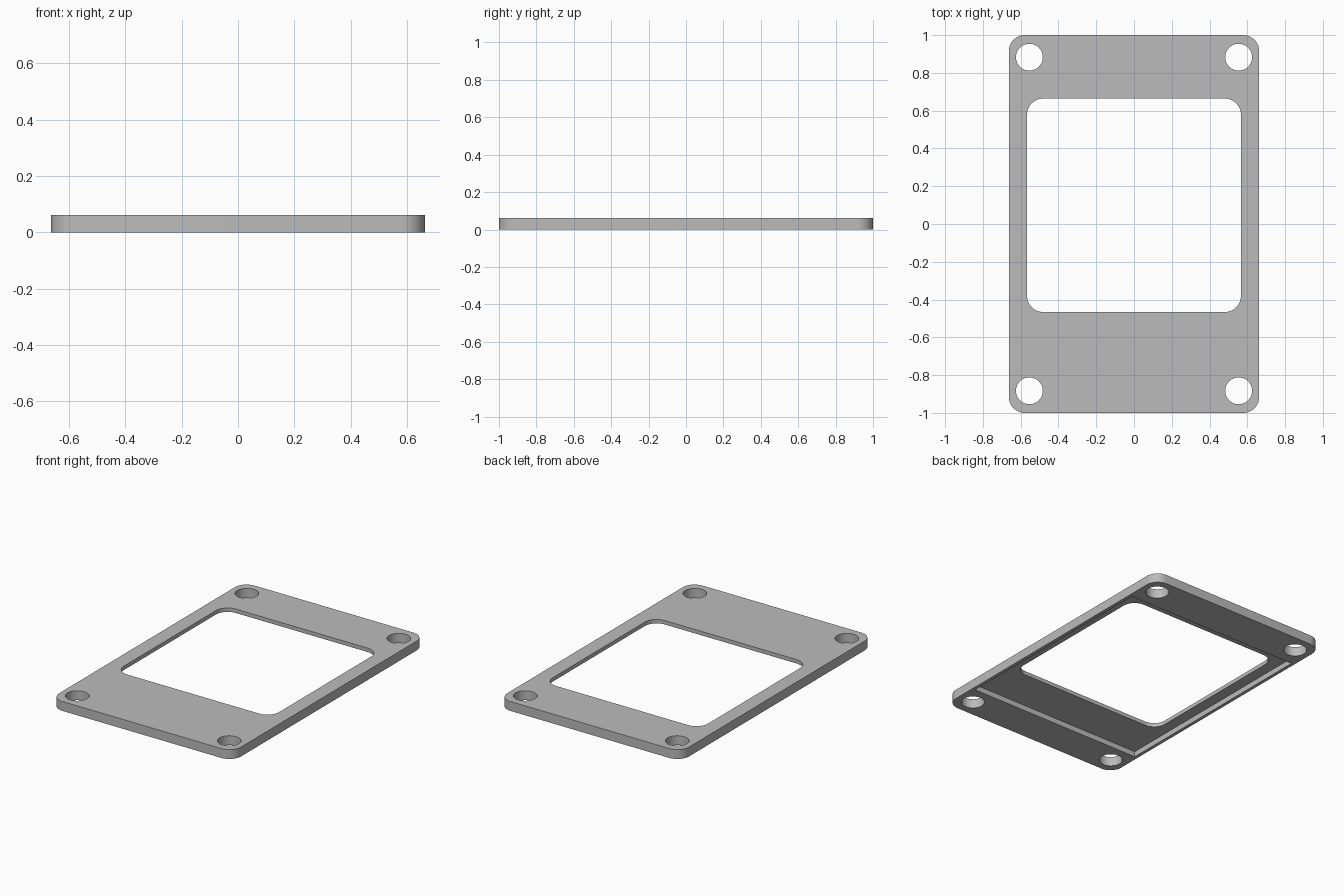
import bpy, bmesh
from math import radians, cos, sin

cube = bpy.data.objects.get("Cube")
if cube:
    bpy.data.objects.remove(cube, do_unlink=True)

THICK, DEPTH = 0.062, 0.036      # plate thickness, underside pocket depth


def rounded_rect(x0, x1, y0, y1, r, steps=12):
    """Counter-clockwise outline of a rectangle with rounded corners."""
    corners = [(x1 - r, y1 - r), (x0 + r, y1 - r), (x0 + r, y0 + r), (x1 - r, y0 + r)]
    return [(cx + r * cos(a), cy + r * sin(a))
            for q, (cx, cy) in enumerate(corners)
            for a in (radians(90 * (q + i / steps)) for i in range(steps + 1))]


def circle(cx, cy, r, n=48):
    return [(cx + r * cos(radians(360 * i / n)), cy + r * sin(radians(360 * i / n)))
            for i in range(n)]


def prism(name, outline, z0, z1):
    """Solid made by extruding an outline upward."""
    bm = bmesh.new()
    face = bm.faces.new([bm.verts.new((x, y, z0)) for x, y in outline])
    top = bmesh.ops.extrude_face_region(bm, geom=[face])["geom"]
    bmesh.ops.translate(bm, vec=(0, 0, z1 - z0),
                        verts=[v for v in top if isinstance(v, bmesh.types.BMVert)])
    bmesh.ops.recalc_face_normals(bm, faces=bm.faces)
    mesh = bpy.data.meshes.new(name)
    bm.to_mesh(mesh)
    bm.free()
    obj = bpy.data.objects.new(name, mesh)
    bpy.context.collection.objects.link(obj)
    return obj


# Plate body
plate = prism("bezel_plate", rounded_rect(-0.663, 0.663, -1, 1, 0.085), 0, THICK)

# Cutters: window, underside pocket, four screw holes
pocket = [(-0.641, -0.757), (0.641, -0.757), (0.641, 0.742), (-0.641, 0.742)]
cutters = [
    prism("pocket_cutter", pocket, -0.1, DEPTH),
    prism("window_cutter", rounded_rect(-0.566, 0.566, -0.466, 0.664, 0.085), -0.2, 0.2),
]
for sx in (-1, 1):
    for sy in (-1, 1):
        cutters.append(prism("hole_cutter", circle(0.554 * sx, 0.883 * sy, 0.071), -0.2, 0.2))

for cutter in cutters:
    cutter.hide_render = True
    mod = plate.modifiers.new(cutter.name, "BOOLEAN")
    mod.operation, mod.solver, mod.object = "DIFFERENCE", "EXACT", cutter

# Bake the cuts and drop the cutters
graph = bpy.context.evaluated_depsgraph_get()
baked = bpy.data.meshes.new_from_object(plate.evaluated_get(graph))
plate.modifiers.clear()
plate.data = baked
for cutter in cutters:
    bpy.data.objects.remove(cutter, do_unlink=True)

# Material
grey = bpy.data.materials.new("plain grey")
grey.use_nodes = True
colour = (0.5, 0.5, 0.5, 1)
grey.diffuse_color = colour
grey.node_tree.nodes["Principled BSDF"].inputs["Base Color"].default_value = colour
plate.data.materials.clear()
plate.data.materials.append(grey)

# Smooth rounded walls, crisp rims
bpy.ops.object.select_all(action="DESELECT")
plate.select_set(True)
bpy.context.view_layer.objects.active = plate
bpy.ops.object.shade_smooth_by_angle(angle=radians(30))
